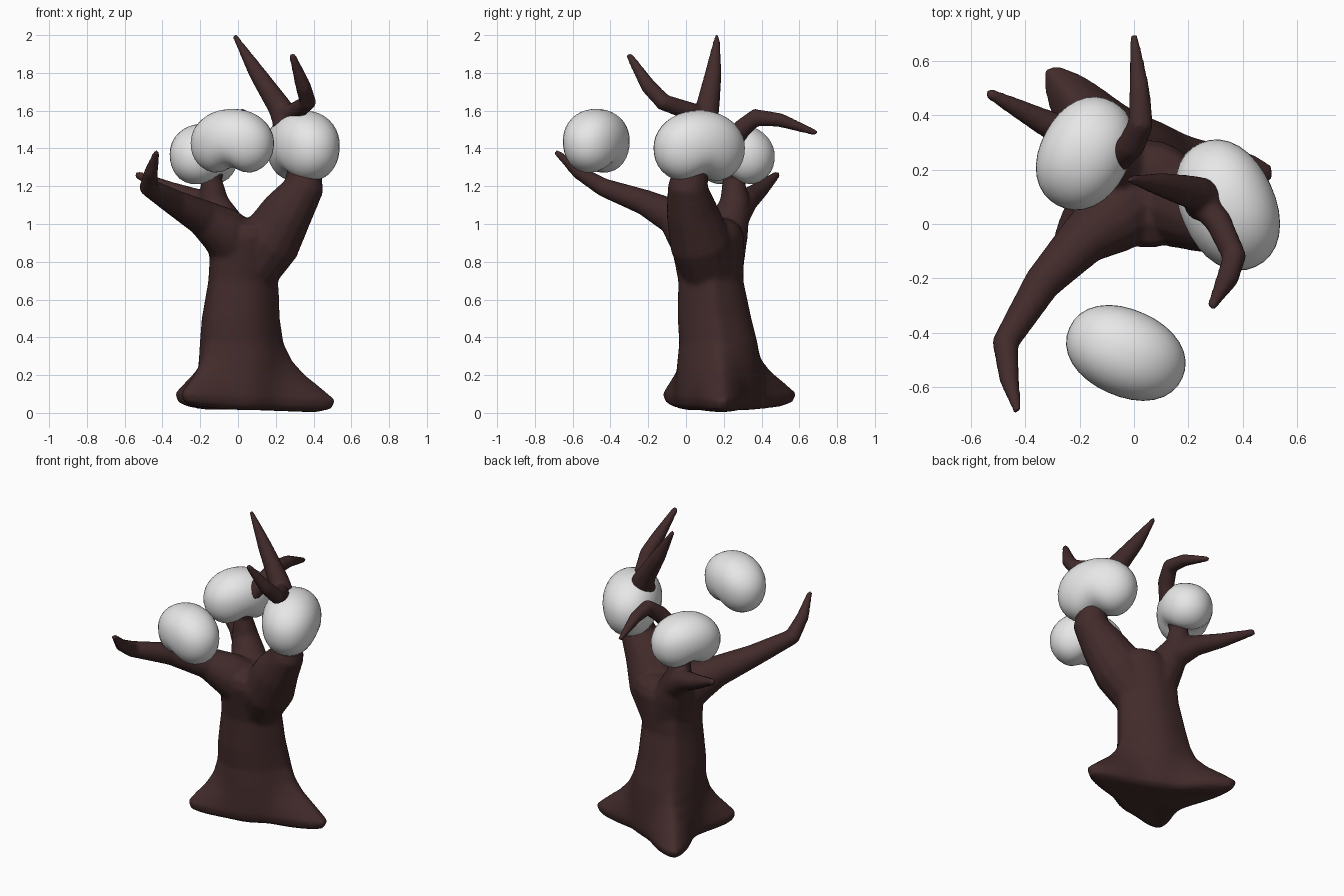
import bpy, bmesh, math
from mathutils import Vector, Matrix

if "Cube" in bpy.data.objects:
    bpy.data.objects.remove(bpy.data.objects["Cube"])


def material(name, rgb):
    m = bpy.data.materials.new(name)
    m.diffuse_color = (*rgb, 1)
    m.use_nodes = True
    m.node_tree.nodes["Principled BSDF"].inputs["Base Color"].default_value = m.diffuse_color
    return m


bark = material("dark_bark", (0.056, 0.024, 0.024))
pale = material("pale_foliage", (0.8, 0.8, 0.8))


def make_object(name, bm, mat):
    bmesh.ops.recalc_face_normals(bm, faces=bm.faces[:])
    me = bpy.data.meshes.new(name)
    bm.to_mesh(me)
    bm.free()
    me.materials.append(mat)
    me.polygons.foreach_set("use_smooth", [True] * len(me.polygons))
    ob = bpy.data.objects.new(name, me)
    bpy.context.collection.objects.link(ob)
    return ob


def loft(bm, rings):
    loops = [[bm.verts.new(p) for p in ring] for ring in rings]
    n = len(loops[0])
    for a, b in zip(loops, loops[1:]):
        for i in range(n):
            j = (i + 1) % n
            bm.faces.new((a[i], a[j], b[j], b[i]))
    # Fan caps, so that uneven end rings stay clean
    for ring in (loops[0], loops[-1]):
        mid = bm.verts.new(sum((v.co for v in ring), Vector()) / n)
        for i in range(n):
            bm.faces.new((ring[i], ring[(i + 1) % n], mid))


def branch(bm, path, sides=14):
    """Tapered tube through (x, y, z, radius) points."""
    pts = [Vector(p[:3]) for p in path]
    rings, side = [], Vector((0.31, 0.87, 0.2))
    for i, p in enumerate(pts):
        before = (p - pts[i - 1]).normalized() if i else Vector()
        after = (pts[i + 1] - p).normalized() if i < len(pts) - 1 else Vector()
        t = (before + after).normalized()
        side = (side - t * side.dot(t)).normalized()
        up = t.cross(side)
        rings.append([p + path[i][3] * (side * math.cos(a) + up * math.sin(a))
                      for a in (math.tau * k / sides for k in range(sides))])
    loft(bm, rings)


tree = bmesh.new()

# Trunk flaring into three roots: (angle, extra reach, tip lift)
roots = [(0.04, 0.3, -0.015), (math.radians(129), 0.315, 0.025),
         (math.radians(223), 0.2, 0.025)]
# z, centre x, centre y, radius, root strength
levels = [(0.015, 0.01, 0.17, 0.17, 0.8), (0.035, 0.01, 0.17, 0.205, 0.97),
          (0.08, 0.01, 0.17, 0.22, 1.0), (0.14, 0.01, 0.17, 0.22, 0.74),
          (0.21, 0.01, 0.17, 0.217, 0.43), (0.28, 0.01, 0.17, 0.213, 0.22),
          (0.37, 0.005, 0.17, 0.205, 0.11), (0.5, 0.003, 0.15, 0.193, 0.09),
          (0.7, 0.015, 0.13, 0.17, 0.1), (0.82, 0.035, 0.12, 0.184, 0.09),
          (0.93, 0.055, 0.11, 0.198, 0.05), (0.99, 0.06, 0.105, 0.18, 0),
          (1.03, 0.055, 0.115, 0.11, 0)]
rings = []
for z, cx, cy, r0, k in levels:
    ring = []
    for i in range(72):
        a = math.tau * i / 72
        r, h = r0, z
        for ra, reach, lift in roots:
            d = abs(math.remainder(a - ra, math.tau))
            w = k * math.exp(-(d / 0.35) ** 1.45)
            r += reach * w
            h += lift * w
        ring.append((cx + r * math.cos(a), cy + r * math.sin(a), h))
    rings.append(ring)
loft(tree, rings)

# Front left branch
branch(tree, [(0.06, 0.14, 0.82, 0.17), (-0.09, 0.01, 0.97, 0.13),
              (-0.19, -0.06, 1.035, 0.096), (-0.34, -0.22, 1.115, 0.069),
              (-0.475, -0.44, 1.195, 0.05), (-0.46, -0.57, 1.275, 0.038),
              (-0.43, -0.69, 1.385, 0.016)])
# Right branch with its two upper twigs
branch(tree, [(0.07, 0.12, 0.76, 0.15), (0.17, 0.075, 0.91, 0.165),
              (0.265, 0.03, 1.07, 0.137), (0.35, 0.01, 1.2, 0.107),
              (0.35, 0.04, 1.35, 0.085), (0.25, 0.09, 1.55, 0.08)])
branch(tree, [(0.28, 0.08, 1.5, 0.085), (0.22, 0.115, 1.62, 0.064),
              (0.1, 0.145, 1.8, 0.045), (-0.02, 0.165, 2.0, 0.014)])
branch(tree, [(0.24, 0.09, 1.57, 0.055), (0.31, 0.01, 1.6, 0.05),
              (0.37, -0.12, 1.645, 0.046), (0.345, -0.2, 1.73, 0.042),
              (0.285, -0.305, 1.9, 0.018)])
# Rear left branch, its curling top and its side twig
branch(tree, [(0.0, 0.16, 0.8, 0.15), (-0.065, 0.215, 0.97, 0.118),
              (-0.13, 0.26, 1.12, 0.08), (-0.14, 0.25, 1.25, 0.056),
              (-0.07, 0.23, 1.4, 0.052), (-0.01, 0.29, 1.5, 0.052),
              (0.025, 0.37, 1.565, 0.048), (0.02, 0.5, 1.55, 0.038),
              (0.0, 0.695, 1.48, 0.016)])
branch(tree, [(-0.1, 0.25, 1.04, 0.09), (-0.22, 0.32, 1.125, 0.064),
              (-0.36, 0.39, 1.18, 0.046), (-0.54, 0.485, 1.265, 0.02)])

# Weld everything into one smooth skin
ob = make_object("trunk_and_branches", tree, bark)
mod = ob.modifiers.new("weld", 'REMESH')
mod.mode = 'VOXEL'
mod.voxel_size = 0.012
mod.use_smooth_shade = True
mod = ob.modifiers.new("soften", 'SMOOTH')
mod.factor = 0.5
mod.iterations = 8


# Bean-shaped foliage clumps, drooping at the ends and dented underneath
def clump(name, centre, size, angle):
    a, b, c = size
    bm = bmesh.new()
    bmesh.ops.create_uvsphere(bm, u_segments=32, v_segments=20, radius=1)
    for v in bm.verts:
        s = sum(abs(q) ** 2.15 for q in v.co) ** (-1 / 2.15)
        x, y, z = v.co * s
        dent = 0.045 * max(0, -z) * math.exp(-(x / 0.3) ** 2)
        droop = 1.17 if z < 0 else 1
        v.co = (a * x, b * y, c * z * droop - 0.02 * (x * x - 0.3) + dent)
    bmesh.ops.transform(bm, verts=bm.verts[:], matrix=Matrix.Translation(centre)
                        @ Matrix.Rotation(math.radians(angle), 4, 'Z'))
    make_object(name, bm, pale)


clump("right_foliage", (0.345, 0.07, 1.415), (0.25, 0.175, 0.18), -66)
clump("front_foliage", (-0.03, -0.475, 1.44), (0.228, 0.16, 0.163), -24)
clump("rear_left_foliage", (-0.18, 0.26, 1.37), (0.217, 0.165, 0.155), 62)
